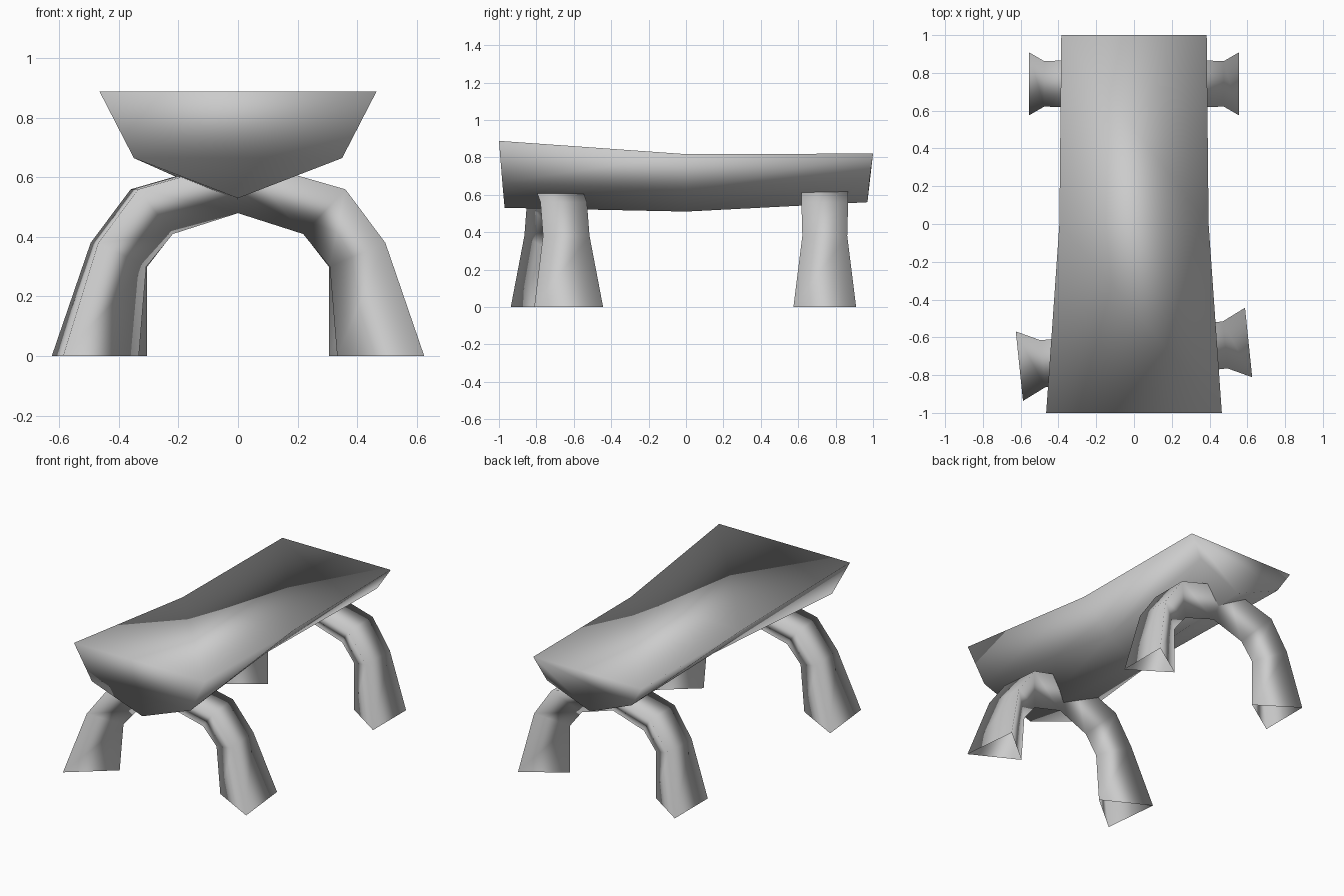
import bpy, bmesh, math
from mathutils import Matrix

if "Cube" in bpy.data.objects:
    bpy.data.objects.remove(bpy.data.objects["Cube"])

grey = bpy.data.materials.new("plain grey")
grey.diffuse_color = (0.6, 0.6, 0.6, 1)
grey.use_nodes = True
grey.node_tree.nodes["Principled BSDF"].inputs["Base Color"].default_value = grey.diffuse_color


def loft(name, sections, matrix=Matrix(), caps=True):
    """Skin equal closed sections in order, optionally cap the ends, shade smooth."""
    bm = bmesh.new()
    rings = [[bm.verts.new(p) for p in s] for s in sections]
    for a, b in zip(rings, rings[1:]):
        for i in range(len(a)):
            j = (i + 1) % len(a)
            bm.faces.new((a[i], a[j], b[j], b[i]))
    if caps:
        bm.faces.new(rings[0])
        bm.faces.new(rings[-1])
    bmesh.ops.recalc_face_normals(bm, faces=bm.faces)
    for f in bm.faces:
        f.smooth = True
    me = bpy.data.meshes.new(name)
    bm.to_mesh(me)
    bm.free()
    me.materials.append(grey)
    ob = bpy.data.objects.new(name, me)
    ob.matrix_world = matrix
    bpy.context.collection.objects.link(ob)
    return ob


# Seat: a five-sided hull section at the front, middle and back
def hull(y, lean, top, mid, bottom):
    (tx, tz), (mx, mz) = top, mid
    return [(-tx, y, tz), (-mx, y + lean * 0.6, mz), (0, y + lean, bottom),
            (mx, y + lean * 0.6, mz), (tx, y, tz)]


loft("seat", [
    hull(-1, 0.03, (0.465, 0.888), (0.35, 0.665), 0.53),
    hull(0, 0, (0.395, 0.817), (0.20, 0.62), 0.51),
    hull(1, -0.03, (0.385, 0.82), (0.30, 0.685), 0.56),
])


# Leg arches: open three-sided tube from foot to foot, mirrored about its middle
def arch(name, half, y, turn):
    # each station: outer x, outer z, inner x, inner z, width
    stations = half + [(-a, b, -c, d, w) for a, b, c, d, w in half[-2::-1]]
    sections = [[(ox, -w / 2, oz), (ox, w / 2, oz), (ix, 0, iz)]
                for ox, oz, ix, iz, w in stations]
    loft(name, sections,
         Matrix.Translation((0, y, 0)) @ Matrix.Rotation(math.radians(turn), 4, 'Z'),
         caps=False)


upper = [(0.35, 0.56, 0.22, 0.41, 0.25), (0, 0.66, 0, 0.48, 0.25)]
arch("front_legs", [(0.61, 0, 0.335, 0, 0.37), (0.485, 0.38, 0.31, 0.30, 0.25)] + upper,
     -0.69, 5.9)
arch("back_legs", [(0.557, 0, 0.305, 0, 0.335), (0.475, 0.38, 0.305, 0.30, 0.24)] + upper,
     0.742, 0)
